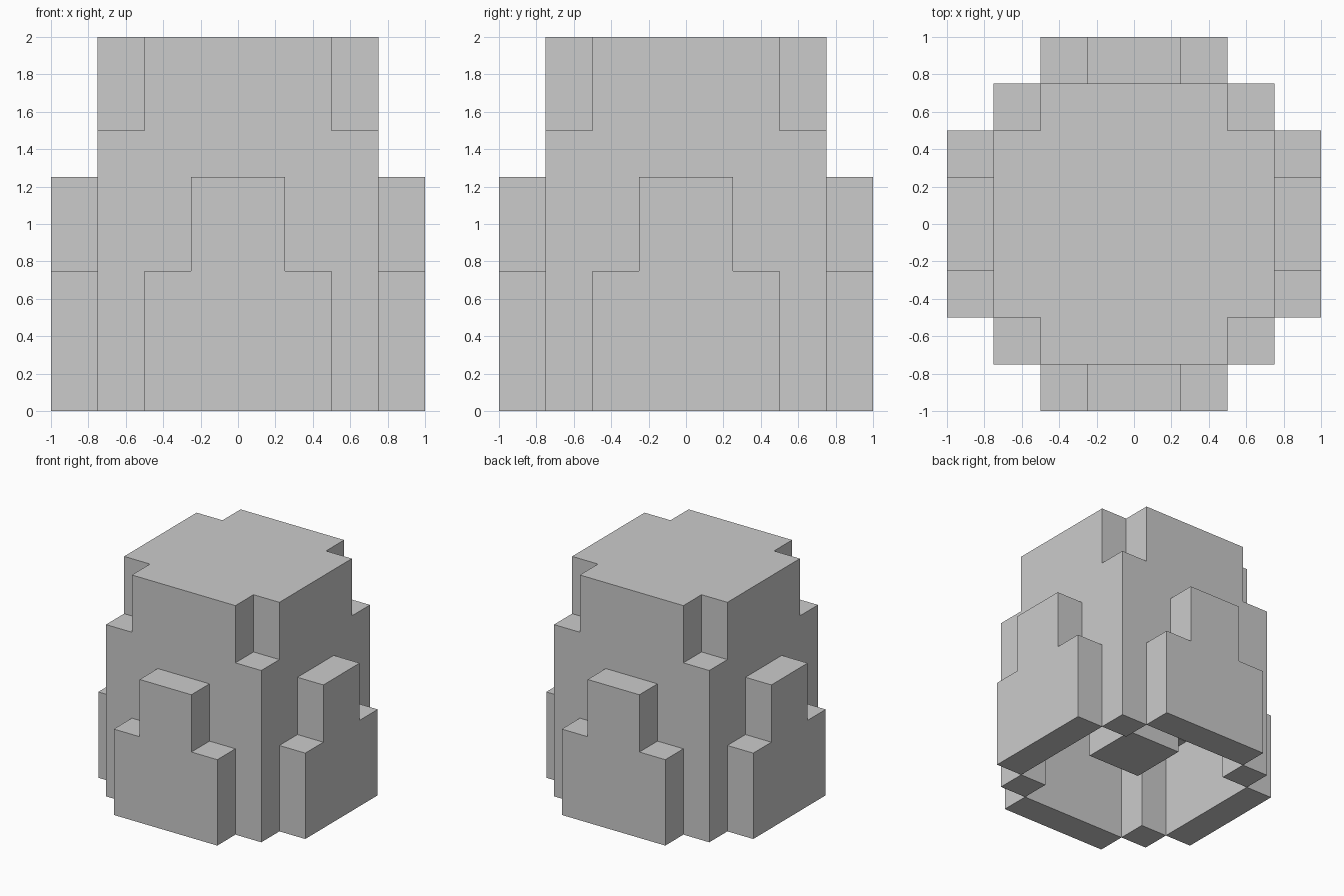
import bpy
import bmesh
from mathutils import Vector

cube = bpy.data.objects.get("Cube")
if cube:
    bpy.data.objects.remove(cube, do_unlink=True)

UNIT = 0.25  # size of one block

grey = bpy.data.materials.new("plain grey")
grey.use_nodes = True
grey.diffuse_color = (0.6, 0.6, 0.6, 1)
grey.node_tree.nodes["Principled BSDF"].inputs["Base Color"].default_value = (0.6, 0.6, 0.6, 1)


def stepped(cell, tiers):
    """True if the cell lies in a cross-symmetric stack of (half x, half y, bottom, top)."""
    x, y, z = cell
    x, y = abs(x + 0.5), abs(y + 0.5)
    return any(lo <= z < hi and ((x < a and y < b) or (x < b and y < a))
               for a, b, lo, hi in tiers)


def block_object(name, solid):
    """Mesh the outer skin of all blocks for which solid(cell) holds."""
    bm = bmesh.new()
    cells = [(x, y, z) for x in range(-4, 4) for y in range(-4, 4) for z in range(8)]
    for cell in cells:
        if not solid(cell):
            continue
        centre = Vector(cell) + Vector((0.5, 0.5, 0.5))
        for axis in range(3):
            for sign in (-1, 1):
                n = Vector((0, 0, 0))
                n[axis] = sign
                if solid(tuple(int(c + d) for c, d in zip(cell, n))):
                    continue
                u = Vector((0, 0, 0))
                u[(axis + 1) % 3] = 0.5
                v = n.cross(u)
                mid = centre + n / 2
                corners = (mid - u - v, mid + u - v, mid + u + v, mid - u + v)
                bm.faces.new([bm.verts.new(p * UNIT) for p in corners])
    # weld the blocks and merge flat areas
    bmesh.ops.remove_doubles(bm, verts=bm.verts, dist=0.001)
    bmesh.ops.dissolve_limit(bm, angle_limit=0.01, verts=bm.verts, edges=bm.edges)
    mesh = bpy.data.meshes.new(name)
    bm.to_mesh(mesh)
    bm.free()
    mesh.materials.append(grey)
    obj = bpy.data.objects.new(name, mesh)
    bpy.context.collection.objects.link(obj)
    return obj


# Body, notched top, wide side plates and their narrow upper steps
outside = [(3, 3, 0, 6), (3, 2, 6, 8), (4, 2, 0, 3), (4, 1, 3, 5)]
# Hollow one block inside the outer steps
hollow = [(2, 2, 0, 7), (3, 2, 0, 3), (3, 1, 3, 5)]
# Central hanging post
post = [(1, 1, 1, 7)]

block_object("bell_shell", lambda c: stepped(c, outside) and not stepped(c, hollow))
block_object("clapper", lambda c: stepped(c, post))
